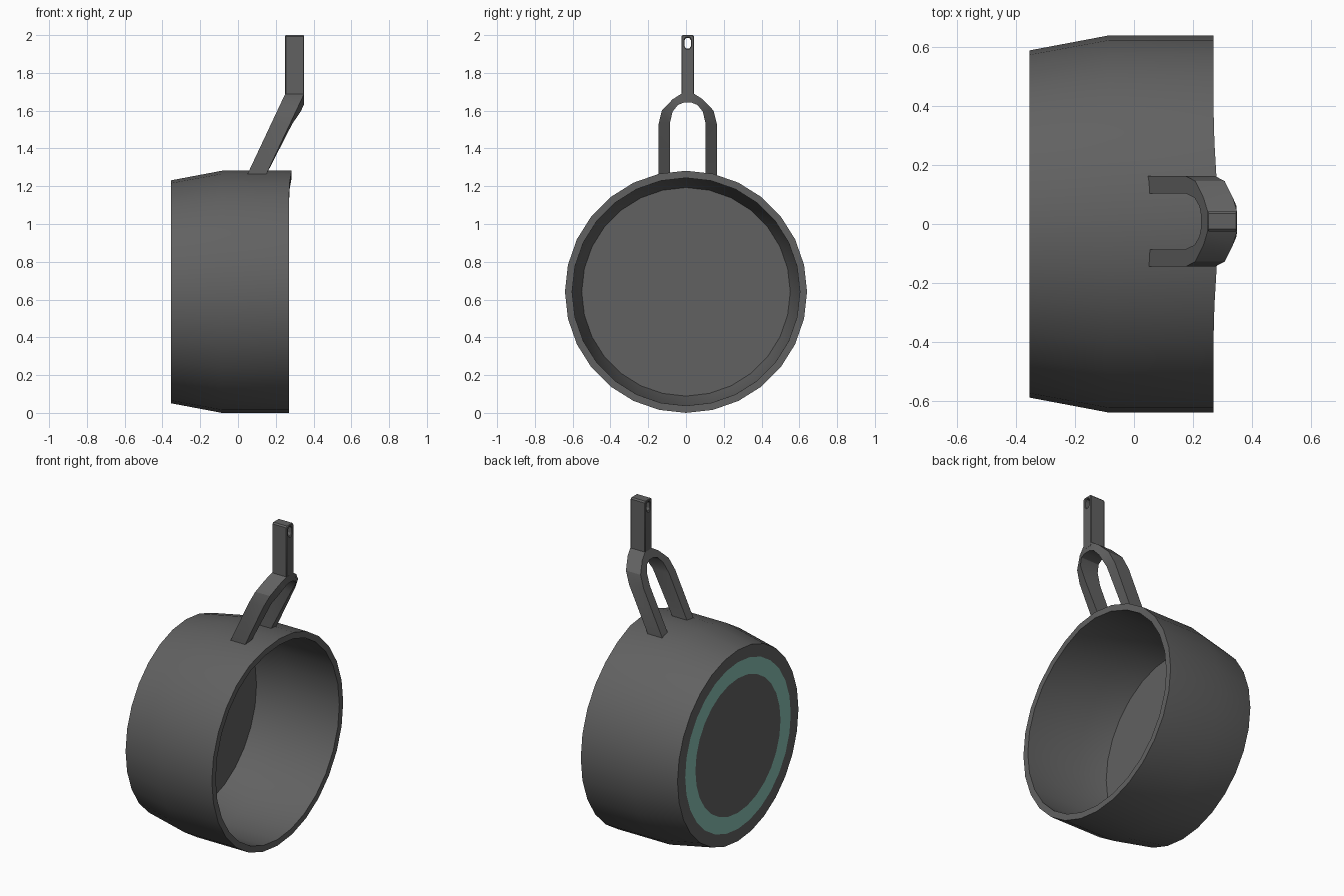
import bpy, bmesh, math

if "Cube" in bpy.data.objects:
    bpy.data.objects.remove(bpy.data.objects["Cube"])

def material(name, rgb):
    m = bpy.data.materials.new(name)
    m.diffuse_color = (*rgb, 1)
    m.use_nodes = True
    m.node_tree.nodes["Principled BSDF"].inputs["Base Color"].default_value = m.diffuse_color
    return m

dark = material("dark_grey_metal", (0.12, 0.12, 0.12))
teal = material("teal_base_ring", (0.24, 0.52, 0.44))

def loft(name, rings, cap=False, cyclic=False, mats=None, mat_rule=lambda i: 0):
    """Join a row of closed rings into a skin, optionally capped or looped."""
    bm = bmesh.new()
    rows = [[bm.verts.new(p) for p in r] for r in rings]
    n = len(rows[0])
    pairs = list(zip(rows, rows[1:] + rows[:1])) if cyclic else list(zip(rows, rows[1:]))
    for i, (a, b) in enumerate(pairs):
        for j in range(n):
            k = (j + 1) % n
            f = bm.faces.new((a[j], a[k], b[k], b[j]))
            f.material_index = mat_rule(i)
    if cap:
        bm.faces.new(rows[0][::-1])
        bm.faces.new(rows[-1])
    bmesh.ops.recalc_face_normals(bm, faces=bm.faces)
    me = bpy.data.meshes.new(name)
    for f in bm.faces:
        f.smooth = True
    bm.to_mesh(me)
    bm.free()
    me.set_sharp_from_angle(angle=math.radians(28))
    for m in mats or [dark]:
        me.materials.append(m)
    ob = bpy.data.objects.new(name, me)
    bpy.context.collection.objects.link(ob)
    return ob

# pan body: lathe around the x axis, from base centre out over the rim to the floor
R, SIDES = 0.641, 28
profile = [(-0.355, 0.415), (-0.355, 0.515), (-0.355, 0.59), (-0.085, R),
           (0.27, R), (0.27, 0.603), (-0.085, 0.60), (-0.26, 0.552)]

def pan_ring(x, r):
    pts = []
    for i in range(SIDES):
        a = 2 * math.pi * i / SIDES
        # rim swells forward slightly at the top, below the handle
        lip = 0.014 * max(0, (math.cos(a) - 0.87) / 0.13) if x > 0.2 else 0
        pts.append((x + lip, r * math.sin(a), R + r * math.cos(a)))
    return pts

loft("pan_body", [pan_ring(x, r) for x, r in profile], cap=True,
     mats=[dark, teal], mat_rule=lambda i: 1 if i == 0 else 0)

# handle fork: leaning arch, half of it listed as outer y,z / inner y,z / forward swell
CY = 0.009
half = [(0.154, 1.25, 0.095, 1.25, 0), (0.154, 1.53, 0.095, 1.53, 0.012),
        (0.137, 1.60, 0.08, 1.595, 0.026), (0.08, 1.66, 0.052, 1.63, 0.026),
        (0.033, 1.69, 0.02, 1.643, 0.02)]
path = half + [(-a, b, -c, d, e) for a, b, c, d, e in reversed(half)]

def lean(z):
    return 0.053 + (z - 1.27) * 0.47

sections = []
for oy, oz, iy, iz, swell in path:
    sections.append([(lean(oz), CY + oy, oz), (lean(oz) + 0.1, CY + oy, oz),
                     (lean(iz) + 0.1 + swell, CY + iy, iz), (lean(iz), CY + iy, iz)])
loft("handle_fork", sections, cap=True)

# handle grip: upright bar with a hanging hole through it
W, C = 0.034, 0.008
def octagon(x, w, z0, z1, cy, cz):
    yz = [(w, z0 + cz), (w, z1 - cz), (w - cy, z1), (-w + cy, z1),
          (-w, z1 - cz), (-w, z0 + cz), (-w + cy, z0), (w - cy, z0)]
    return [(x, CY + y, z) for y, z in yz]

X0, X1 = 0.25, 0.35
grip = loft("handle_grip", [octagon(X0, W, 1.665, 2.0, C, C), octagon(X1, W, 1.665, 2.0, C, C),
                            octagon(X1, 0.017, 1.928, 1.986, 0.009, 0.013),
                            octagon(X0, 0.017, 1.928, 1.986, 0.009, 0.013)], cyclic=True)
bev = grip.modifiers.new("soft_edges", 'BEVEL')
bev.width = 0.004
bev.segments = 1
bev.limit_method = 'ANGLE'
bev.angle_limit = math.radians(60)
